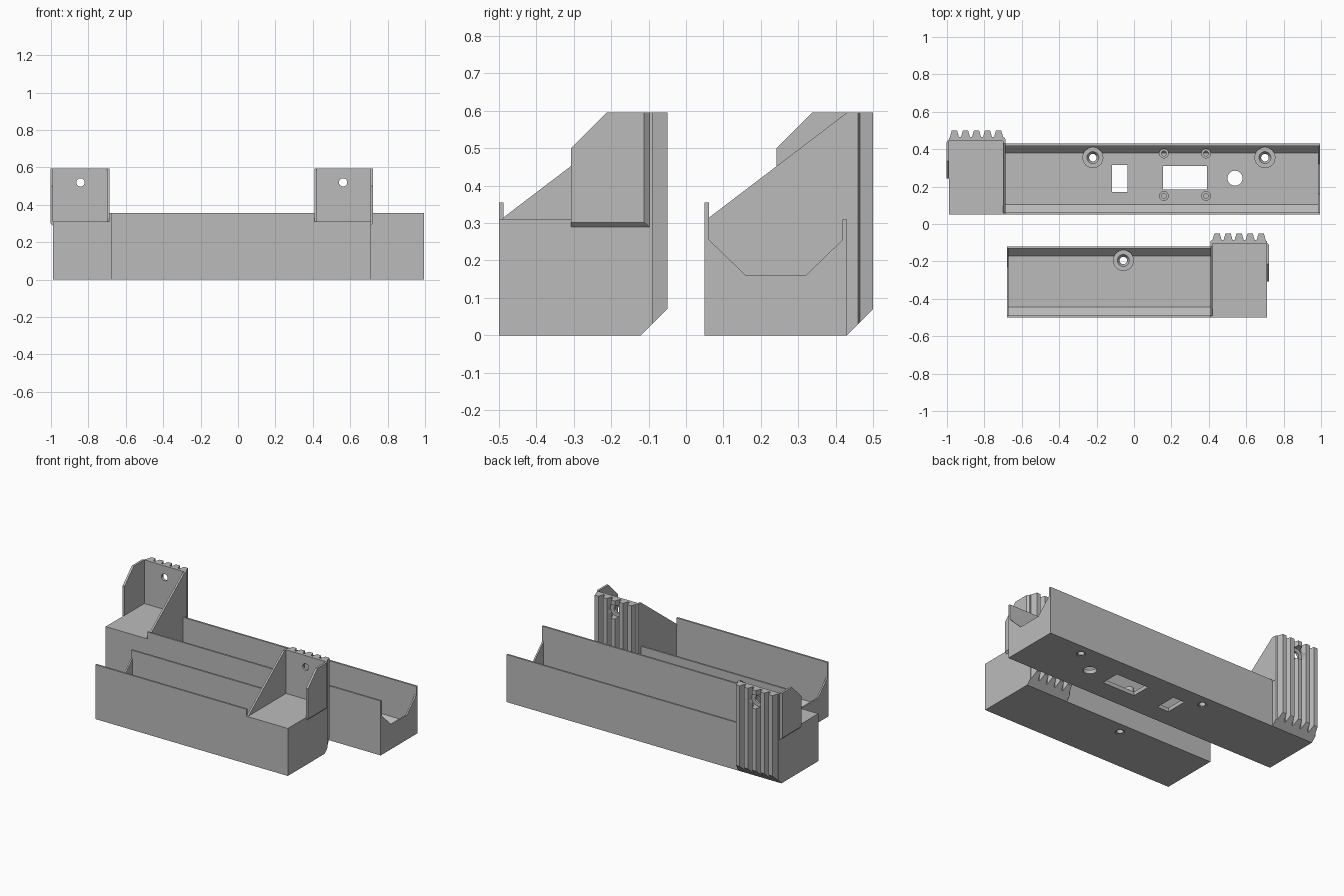
import bpy, bmesh, math
from mathutils import Vector

if "Cube" in bpy.data.objects:
    bpy.data.objects.remove(bpy.data.objects["Cube"])

grey = bpy.data.materials.new("plain_grey")
grey.diffuse_color = (0.5, 0.5, 0.5, 1)
grey.use_nodes = True
grey.node_tree.nodes["Principled BSDF"].inputs["Base Color"].default_value = grey.diffuse_color


def finish(bm, name, helper=False):
    bmesh.ops.recalc_face_normals(bm, faces=bm.faces)
    mesh = bpy.data.meshes.new(name)
    bm.to_mesh(mesh)
    bm.free()
    ob = bpy.data.objects.new(name, mesh)
    bpy.context.collection.objects.link(ob)
    mesh.materials.append(grey)
    if helper:
        ob.hide_render = True
        ob.hide_set(True)
    return ob


def loft(rings, cap=True):
    """Bridge equal rings of points; closed ends when cap is set, else a closed loop."""
    bm = bmesh.new()
    vs = [[bm.verts.new(p) for p in r] for r in rings]
    n = len(vs[0])
    pairs = list(zip(vs, vs[1:])) if cap else list(zip(vs, vs[1:] + vs[:1]))
    for a, b in pairs:
        for i in range(n):
            j = (i + 1) % n
            bm.faces.new((a[i], a[j], b[j], b[i]))
    if cap:
        bm.faces.new(vs[0])
        bm.faces.new(vs[-1])
    return bm


def circle(c, r, axis, n=32):
    pts = []
    for i in range(n):
        a = 2 * math.pi * i / n
        o = (r * math.cos(a), r * math.sin(a), 0) if axis == "z" else (r * math.cos(a), 0, r * math.sin(a))
        pts.append(Vector(c) + Vector(o))
    return pts


def rod(c, r, axis, length):
    end = Vector(c) + (Vector((0, 0, length)) if axis == "z" else Vector((0, length, 0)))
    return finish(loft([circle(c, r, axis), circle(end, r, axis)]), "hole_cutter", True)


def box(x0, x1, y0, y1, z0, z1):
    rings = [[(x0, y0, z), (x1, y0, z), (x1, y1, z), (x0, y1, z)] for z in (z0, z1)]
    return finish(loft(rings), "window_cutter", True)


def cut(ob, cutters):
    for c in cutters:
        m = ob.modifiers.new("cut", "BOOLEAN")
        m.operation, m.object, m.solver = "DIFFERENCE", c, "EXACT"


def boss(name, x, y, profile):
    """Turned ring on the tray floor from a closed (radius, z) profile."""
    ob = finish(loft([circle((x, y, z), r, "z") for r, z in profile], cap=False), name)
    for p in ob.data.polygons:
        p.use_smooth = abs(p.normal.z) < 0.9
    return ob


def holder(tag, x0, d, y0, length, cutters):
    """Tray with ribbed head; u runs from the head's outer face along the tray."""
    def P(u, y, z):
        return (x0 + d * u, y0 + y, z)

    def slab(name, u0, u1, prof):
        return finish(loft([[P(u, y, z) for y, z in prof] for u in (u0, u1)]), tag + name)

    # Trough with sloped inner corners, and the notched end wall
    shell = [(0, 0.355), (0, 0), (0.38, 0), (0.38, 0.31), (0.368, 0.31)]
    trough = slab("trough", 0.3, length - 0.01, shell + [
        (0.368, 0.065), (0.33, 0.025), (0.055, 0.025), (0.012, 0.065), (0.012, 0.355)])
    cut(trough, cutters)
    slab("end_wall", length - 0.01, length, shell + [
        (0.368, 0.255), (0.27, 0.16), (0.11, 0.16), (0.012, 0.255), (0.012, 0.355)])

    # Head block with its upright back plate
    head = slab("head", 0, 0.3, [(0, 0), (0.38, 0), (0.41, 0.03), (0.41, 0.595),
                                 (0.395, 0.595), (0.395, 0.31), (0, 0.31)])
    cut(head, [rod(P(0.148, 0.3, 0.52), 0.022, "y", 0.3)])

    # Sloping gusset between head and trough
    slab("gusset", 0.29, 0.302, [(0.0, 0.3), (0.012, 0.315), (0.38, 0.595),
                                 (0.405, 0.595), (0.405, 0.3)])

    # Clipped outer cheek with bevelled lower and rear edges
    def cheek(u, low, rear):
        return [P(u, y, z) for y, z in [(0.192, low), (0.192, 0.5), (0.287, 0.595),
                                        (rear, 0.595), (rear, low)]]
    finish(loft([cheek(-0.012, 0.302, 0.388), cheek(0, 0.29, 0.402),
                 cheek(0.002, 0.29, 0.402)]), tag + "cheek")

    # Grip ribs, trimmed along the sloping lower edge
    plan = [(0, 0.395)]
    for i in range(5):
        c = 0.148 + (i - 2) * 0.059
        plan += [(c - 0.024, 0.415), (c - 0.014, 0.45), (c + 0.014, 0.45), (c + 0.024, 0.415)]
    plan += [(0.3, 0.41), (0.3, 0.395)]
    bm = loft([[P(u, y, z) for u, y in plan] for z in (-0.05, 0.595)])
    res = bmesh.ops.bisect_plane(bm, geom=bm.verts[:] + bm.edges[:] + bm.faces[:],
                                 plane_co=P(0, 0.38, 0), plane_no=(0, 1, -1), clear_outer=True)
    edges = [e for e in res["geom_cut"] if isinstance(e, bmesh.types.BMEdge)]
    bmesh.ops.contextual_create(bm, geom=edges)
    ribs = finish(bm, tag + "ribs")
    cut(ribs, [rod(P(0.148, 0.35, 0.52), 0.045, "y", 0.2)])


screws = {"rear_": [(-0.22, 0.355), (0.70, 0.355)], "front_": [(-0.057, -0.195)]}
drill = {t: [rod((x, y, -0.1), 0.028, "z", 0.3) for x, y in pts] for t, pts in screws.items()}

# Floor windows and cable hole of the rear tray
drill["rear_"] += [box(0.155, 0.39, 0.185, 0.31, -0.1, 0.1),
                   box(-0.118, -0.035, 0.17, 0.315, -0.1, 0.1),
                   rod((0.54, 0.245, -0.1), 0.04, "z", 0.2)]

holder("rear_", -0.99, 1, 0.05, 1.985, drill["rear_"])
holder("front_", 0.71, -1, -0.5, 1.39, drill["front_"])

# Countersunk screw bosses
for t, pts in screws.items():
    for x, y in pts:
        boss(t + "screw_boss", x, y, [(0.056, 0.005), (0.056, 0.06), (0.032, 0.06),
                                      (0.02, 0.045), (0.02, 0.005)])

# Small standoffs around the large window
for x in (0.16, 0.385):
    for y in (0.15, 0.377):
        boss("standoff", x, y, [(0.026, 0.01), (0.026, 0.06), (0.013, 0.06), (0.013, 0.01)])
